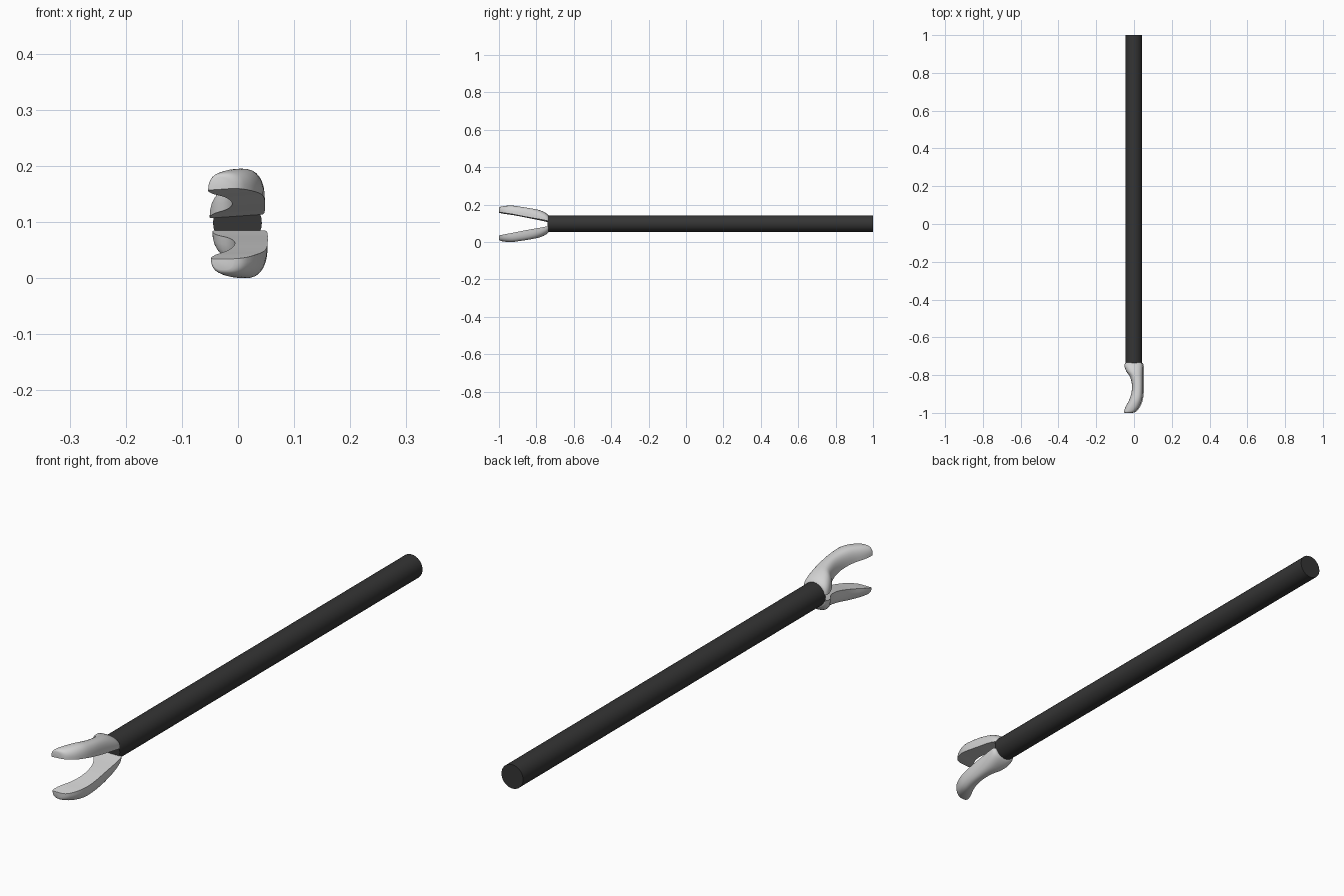
import bpy, bmesh, math

if "Cube" in bpy.data.objects:
    bpy.data.objects.remove(bpy.data.objects["Cube"])

AXIS_Z = 0.0975


def material(name, value):
    m = bpy.data.materials.new(name)
    m.diffuse_color = (value, value, value, 1)
    m.use_nodes = True
    m.node_tree.nodes["Principled BSDF"].inputs["Base Color"].default_value = m.diffuse_color
    return m


dark = material("dark grey", 0.035)
light = material("light grey", 0.65)


def smooth(ob, degrees):
    bpy.ops.object.select_all(action='DESELECT')
    ob.select_set(True)
    bpy.context.view_layer.objects.active = ob
    bpy.ops.object.shade_smooth_by_angle(angle=math.radians(degrees))


# Long round shaft
bpy.ops.mesh.primitive_cylinder_add(vertices=32, radius=0.0435, depth=1.74,
                                    location=(-0.001, 0.13, AXIS_Z + 0.001),
                                    rotation=(math.pi / 2, 0, 0))
shaft = bpy.context.object
shaft.name = "shaft"
shaft.data.materials.append(dark)
smooth(shaft, 40)

# Jaw stations: y, left x, right x, inner height, outer height (from the axis)
STATIONS = [
    (-0.734, -0.042, 0.038, 0.014, 0.042),
    (-0.740, -0.048, 0.045, 0.013, 0.050),
    (-0.755, -0.049, 0.048, 0.016, 0.061),
    (-0.780, -0.040, 0.049, 0.021, 0.072),
    (-0.810, -0.020, 0.049, 0.026, 0.079),
    (-0.850, -0.010, 0.049, 0.033, 0.086),
    (-0.890, -0.012, 0.048, 0.041, 0.092),
    (-0.930, -0.024, 0.043, 0.049, 0.0975),
    (-0.965, -0.042, 0.030, 0.055, 0.096),
    (-0.988, -0.051, 0.013, 0.060, 0.092),
    (-0.997, -0.052, 0.000, 0.062, 0.088),
    (-1.000, -0.049, -0.012, 0.063, 0.083),
]


def catmull(a, b, c, d, t):
    return 0.5 * (2 * b + (c - a) * t + (2 * a - 5 * b + 4 * c - d) * t * t
                  + (3 * b - a - 3 * c + d) * t ** 3)


def stations(steps=3):
    n = len(STATIONS)
    for i in range(n - 1):
        q = [STATIONS[min(max(i + k, 0), n - 1)] for k in (-1, 0, 1, 2)]
        for s in range(steps):
            yield [catmull(*v, s / steps) for v in zip(*q)]
    yield STATIONS[-1]


# Curved jaw with a flat inner face and a domed back
def jaw(name, side, shift, roll):
    bm = bmesh.new()
    rings = []
    arc = 16
    for y, left, right, inner, outer in stations():
        mid, half = (left + right) / 2, (right - left) / 2
        ring = []
        for k in range(arc + 1):
            a = math.pi * k / arc
            c, s = math.cos(a), math.sin(a)
            x = mid + half * math.copysign(abs(c) ** 0.8, c)
            z = inner + (outer - inner) * max(s, 0) ** 0.8 + roll * x * (1 - s)
            ring.append(bm.verts.new((x + shift, y, AXIS_Z + side * z)))
        rings.append(ring)
    for a, b in zip(rings, rings[1:]):
        for k in range(arc + 1):
            j = (k + 1) % (arc + 1)
            bm.faces.new((a[k], a[j], b[j], b[k]))
    bm.faces.new(rings[0])
    bm.faces.new(rings[-1])
    bmesh.ops.recalc_face_normals(bm, faces=bm.faces)
    mesh = bpy.data.meshes.new(name)
    bm.to_mesh(mesh)
    bm.free()
    mesh.materials.append(light)
    ob = bpy.data.objects.new(name, mesh)
    bpy.context.collection.objects.link(ob)
    smooth(ob, 45)


jaw("upper_jaw", 1, -0.001, 0.07)
jaw("lower_jaw", -1, 0.004, 0.0)
